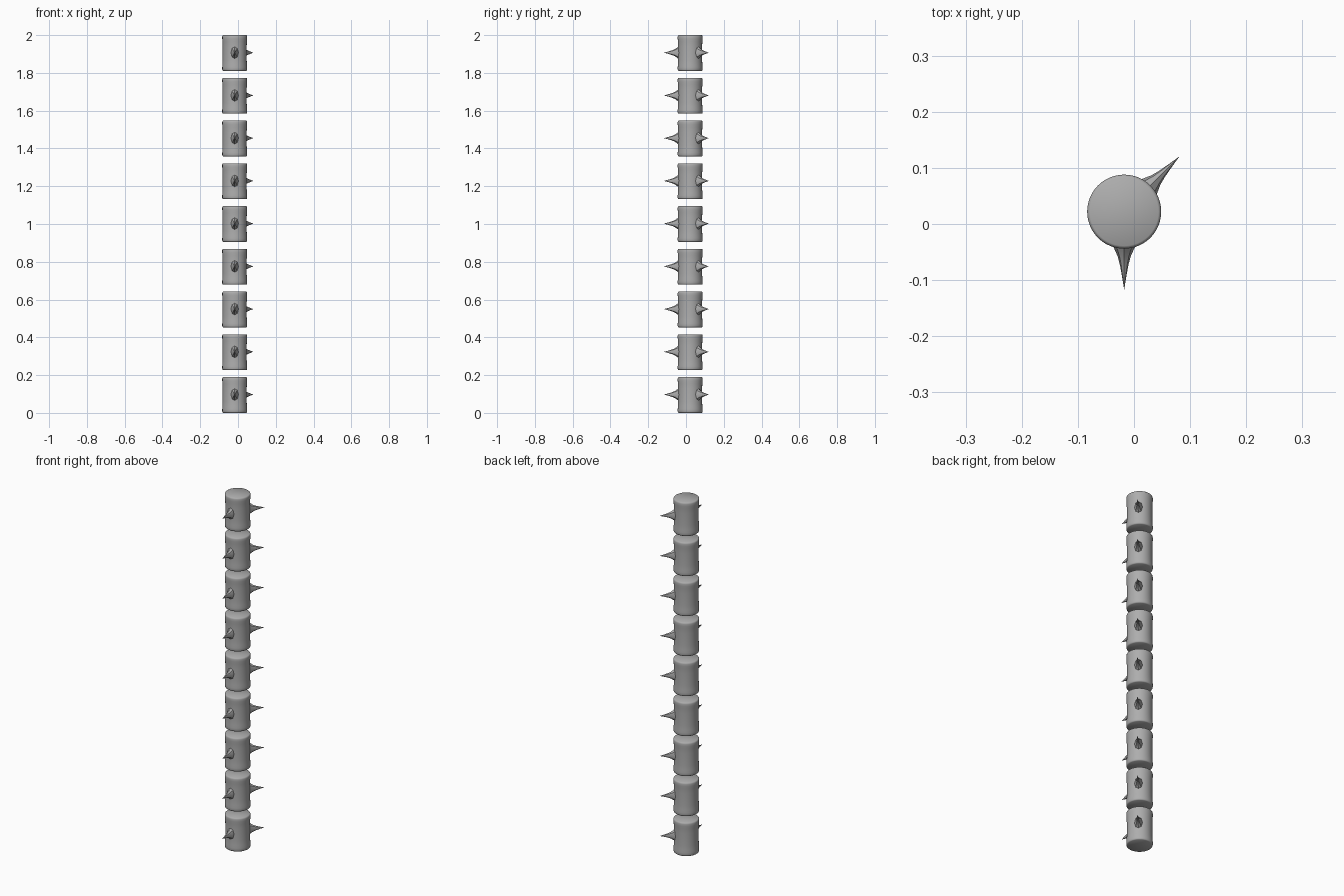
import bpy, bmesh, math
from mathutils import Matrix, Vector

if "Cube" in bpy.data.objects:
    bpy.data.objects.remove(bpy.data.objects["Cube"])

CX, CY = -0.0175, 0.022          # pole axis
COUNT, HEIGHT = 9, 0.19
PITCH = (2.0 - HEIGHT) / (COUNT - 1)

grey = bpy.data.materials.new("stone_grey")
grey.diffuse_color = (0.42, 0.42, 0.42, 1)
grey.use_nodes = True
grey.node_tree.nodes["Principled BSDF"].inputs["Base Color"].default_value = grey.diffuse_color


def lathe(name, profile, sides, sx=1.0, sy=1.0):
    """Closed spun solid from (radius, height) points; radius 0 gives a tip."""
    bm = bmesh.new()
    rings = []
    for r, z in profile:
        if r == 0:
            rings.append([bm.verts.new((0, 0, z))])
        else:
            rings.append([bm.verts.new((r * sx * math.cos(2 * math.pi * i / sides),
                                        r * sy * math.sin(2 * math.pi * i / sides), z))
                          for i in range(sides)])
    for a, b in zip(rings, rings[1:]):
        for i in range(sides):
            j = (i + 1) % sides
            if len(b) == 1:
                bm.faces.new((a[i], a[j], b[0]))
            else:
                bm.faces.new((a[i], a[j], b[j], b[i]))
    bm.faces.new(rings[0][::-1])
    if len(rings[-1]) > 1:
        bm.faces.new(rings[-1])
    mesh = bpy.data.meshes.new(name)
    bm.to_mesh(mesh)
    bm.free()
    mesh.materials.append(grey)
    return mesh


def place(name, mesh, matrix, angle):
    ob = bpy.data.objects.new(name, mesh)
    bpy.context.collection.objects.link(ob)
    ob.matrix_world = matrix
    bpy.ops.object.select_all(action='DESELECT')
    ob.select_set(True)
    bpy.context.view_layer.objects.active = ob
    bpy.ops.object.shade_smooth_by_angle(angle=math.radians(angle))


# Slightly waisted drum with rounded rims
half = [(0.061, 0.0), (0.0645, 0.0025), (0.066, 0.008), (0.066, 0.02),
        (0.0645, 0.035), (0.0635, 0.06)]
drum = lathe("drum", half + [(r, HEIGHT - z) for r, z in reversed(half)], 48)

# Concave thorn, taller than wide
thorn = lathe("thorn", [(1.0, 0.050), (0.97, 0.060), (0.8, 0.068), (0.55, 0.080),
                        (0.36, 0.095), (0.17, 0.117), (0, 0.1395)], 8, 0.035, 0.021)

for k in range(COUNT):
    z = k * PITCH
    place(f"drum_{k + 1}", drum, Matrix.Translation((CX, CY, z)), 40)
    # Thorns point to the front and to the back right
    for side, heading in (("front", -90), ("back", 45)):
        a = math.radians(heading)
        out = Vector((math.cos(a), math.sin(a), 0))
        up = Vector((0, 0, 1))
        rot = Matrix((up, out.cross(up), out)).transposed().to_4x4()
        place(f"{side}_thorn_{k + 1}", thorn,
              Matrix.Translation((CX, CY, z + HEIGHT / 2 + 0.002)) @ rot, 30)
